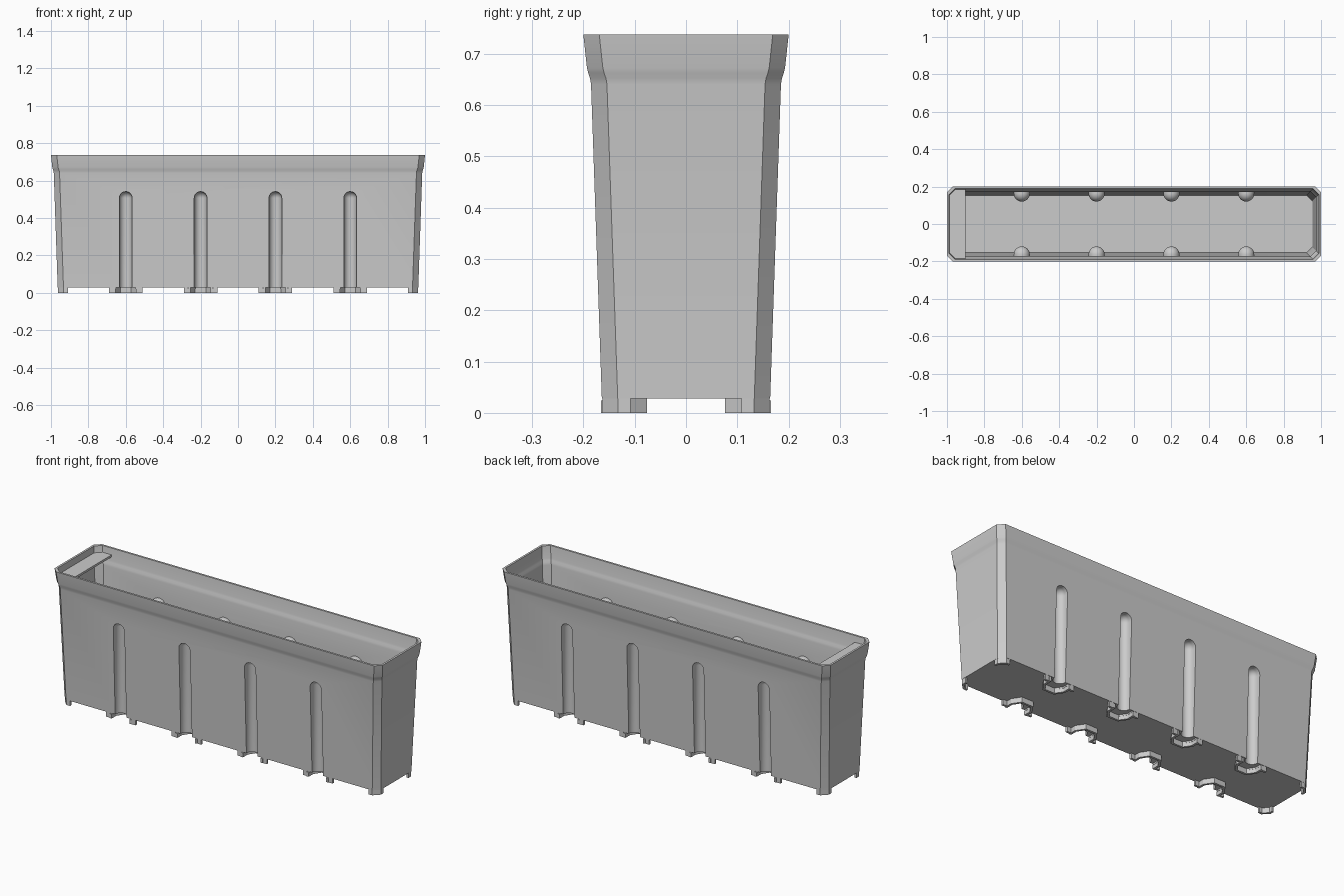
import bpy, bmesh, math

if "Cube" in bpy.data.objects:
    bpy.data.objects.remove(bpy.data.objects["Cube"], do_unlink=True)

grey = bpy.data.materials.new("matte grey")
grey.use_nodes = True
GREY = (0.6, 0.6, 0.6, 1)
grey.diffuse_color = GREY
grey.node_tree.nodes["Principled BSDF"].inputs["Base Color"].default_value = GREY

HX, HY, CHAMFER, WALL = 0.963, 0.163, 0.031, 0.011
FLOOR, TOP = 0.028, 0.737
GROOVES = [-0.6, -0.2, 0.2, 0.6]


def loft(name, rings):
    """Closed solid through a stack of matching 3D rings."""
    bm = bmesh.new()
    loops = [[bm.verts.new(p) for p in ring] for ring in rings]
    n = len(loops[0])
    for a, b in zip(loops, loops[1:]):
        for i in range(n):
            bm.faces.new((a[i], a[(i + 1) % n], b[(i + 1) % n], b[i]))
    bm.faces.new(loops[0])
    bm.faces.new(loops[-1])
    bmesh.ops.recalc_face_normals(bm, faces=bm.faces)
    mesh = bpy.data.meshes.new(name)
    bm.to_mesh(mesh)
    bm.free()
    mesh.materials.append(grey)
    obj = bpy.data.objects.new(name, mesh)
    bpy.context.collection.objects.link(obj)
    return obj


def prism(name, outline, z0, z1):
    return loft(name, [[(x, y, z) for x, y in outline] for z in (z0, z1)])


def octagon(offset, z):
    x, y, c = HX + offset, HY + offset, CHAMFER
    return [(x, y - c, z), (x - c, y, z), (c - x, y, z), (-x, y - c, z),
            (-x, c - y, z), (c - x, -y, z), (x - c, -y, z), (x, c - y, z)]


def round_slot(name, x, side, radius, top):
    """Upright U-shaped channel with a domed top, open towards the outside."""
    rings = []
    sections = [(radius, -0.1)]
    for i in range(9):
        a = math.radians(88) * i / 8
        sections.append((radius * math.cos(a), top - radius + radius * math.sin(a)))
    for r, z in sections:
        arc = [(r * math.cos(math.pi * k / 16), r * math.sin(math.pi * k / 16))
               for k in range(17)]
        ring = [(x + u, side * (HY - v), z) for u, v in arc]
        ring += [(x - r, side * 0.3, z), (x + r, side * 0.3, z)]
        rings.append(ring)
    return loft(name, rings)


def cut(target, cutter):
    mod = target.modifiers.new("cut", "BOOLEAN")
    mod.operation = "DIFFERENCE"
    mod.solver = "EXACT"
    mod.object = cutter
    bpy.context.view_layer.objects.active = target
    bpy.ops.object.modifier_apply(modifier=mod.name)
    bpy.data.objects.remove(cutter, do_unlink=True)


# Tapered trough with a flared rim
flare = [(0.64, 0.022), (0.652, 0.024), (0.662, 0.0275), (0.672, 0.030)]
trough = loft("trough", [octagon(o, z) for z, o in
                         [(FLOOR, 0.001)] + flare + [(TOP, 0.037)]])
cavity = loft("cavity_cutter", [octagon(o - WALL, z) for z, o in
                                [(FLOOR + 0.012, 0.0015)] + flare + [(TOP + 0.02, 0.039)]])

# Upright grooves, showing as rounded ribs inside
for side in (-1, 1):
    for x in GROOVES:
        cut(cavity, round_slot("rib_cutter", x, side, 0.043, 0.55))
cut(trough, cavity)
for side in (-1, 1):
    for x in GROOVES:
        cut(trough, round_slot("groove_cutter", x, side, 0.034, 0.541))
bpy.ops.object.select_all(action="DESELECT")
trough.select_set(True)
bpy.context.view_layer.objects.active = trough
bpy.ops.object.shade_smooth_by_angle(angle=math.radians(28))

# Ledge across one end, just under the rim
lx, ly = HX + 0.031, HY + 0.031
prism("end_ledge", [(-0.9, -ly), (-0.9, ly), (CHAMFER - lx, ly), (-lx, ly - CHAMFER),
                    (-lx, CHAMFER - ly), (CHAMFER - lx, -ly)], 0.69, 0.702)

# Corner feet wrapping the chamfers
t = 0.012
foot = [(0.91, HY), (HX - CHAMFER, HY), (HX, HY - CHAMFER), (HX, 0.108),
        (HX - t, 0.108), (HX - t, HY - CHAMFER - t / 2),
        (HX - CHAMFER - t / 2, HY - t), (0.91, HY - t)]
for sx in (-1, 1):
    for sy in (-1, 1):
        prism("corner_foot", [(sx * x, sy * y) for x, y in foot], 0, FLOOR + 0.004)

# Clips under each groove: a bent strip between two wall tabs
strip = [(0.066, 0.166), (0.066, 0.122), (0.035, 0.076)]
inner = [(0.054, 0.166), (0.054, 0.126), (0.029, 0.088)]
clip = (strip + [(-x, y) for x, y in reversed(strip)]
        + [(-x, y) for x, y in inner] + list(reversed(inner)))
tab = [(0.066, HY), (0.09, HY), (0.09, HY - t), (0.066, HY - t)]
for sy in (-1, 1):
    for gx in GROOVES:
        prism("clip", [(gx + x, sy * y) for x, y in clip], 0, 0.024)
        prism("clip_neck", [(gx + x * 0.98, sy * min(y, 0.16)) for x, y in clip],
              0.02, FLOOR + 0.004)
        for sx in (-1, 1):
            prism("clip_tab", [(gx + sx * x, sy * y) for x, y in tab], 0, FLOOR + 0.004)
